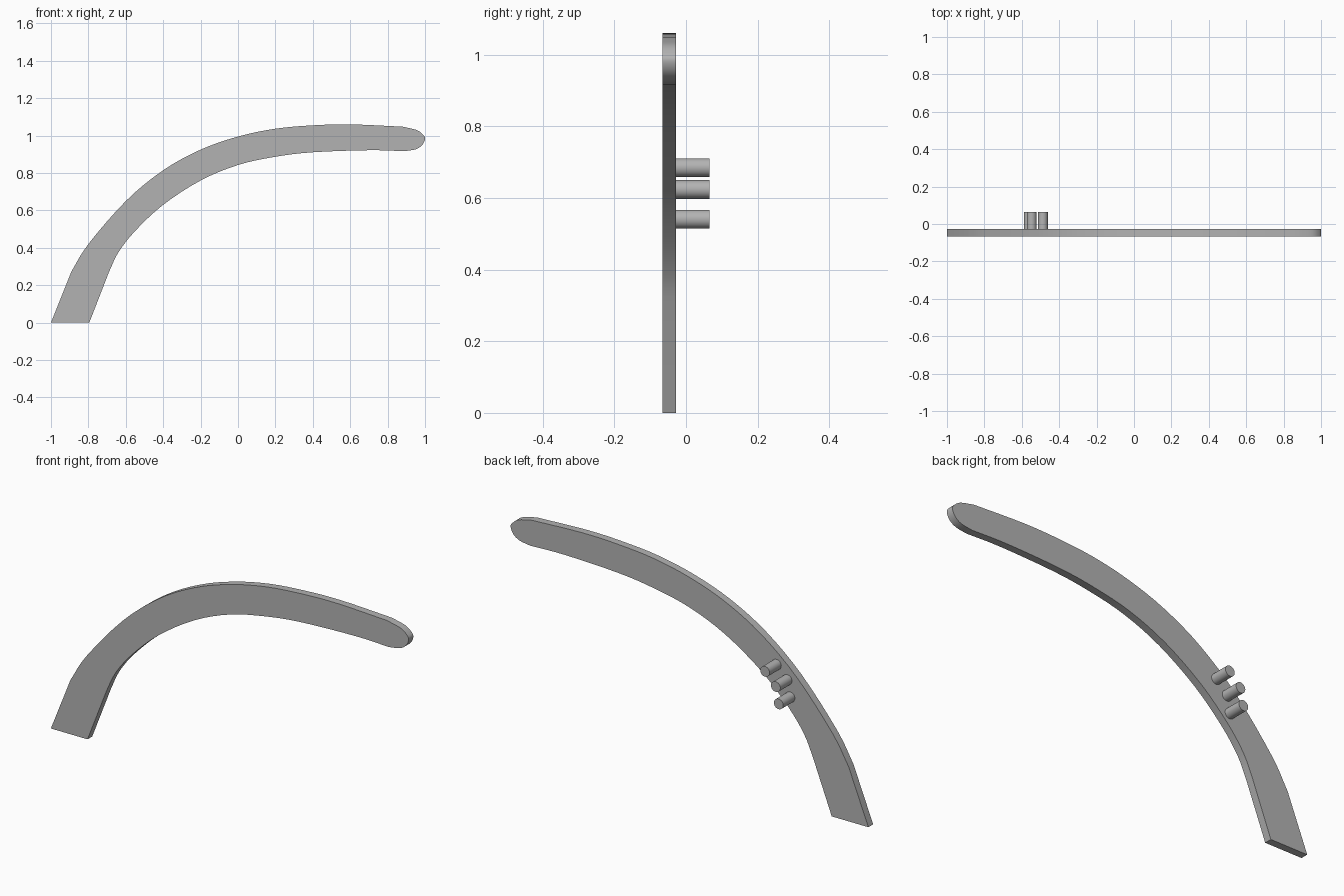
import bpy
import bmesh
import math
from mathutils import Vector
from mathutils.geometry import interpolate_bezier

cube = bpy.data.objects.get("Cube")
if cube:
    bpy.data.objects.remove(cube, do_unlink=True)

grey = bpy.data.materials.new("plain grey")
grey.use_nodes = True
colour = (0.45, 0.45, 0.45, 1)
grey.diffuse_color = colour
grey.node_tree.nodes["Principled BSDF"].inputs["Base Color"].default_value = colour

BACK, THICKNESS = -0.028, 0.038


def smooth_path(points, steps=4):
    """Smooth curve through (x, z) points, as a list of vectors."""
    pts = [Vector((x, 0, z)) for x, z in points]
    ends = [pts[0] * 2 - pts[1]] + pts + [pts[-1] * 2 - pts[-2]]
    path = [pts[0]]
    for a, b, c, d in zip(ends, ends[1:], ends[2:], ends[3:]):
        path += interpolate_bezier(b, b + (c - a) / 6, c - (d - b) / 6, c, steps + 1)[1:]
    return path


def finish(name, bm):
    bmesh.ops.recalc_face_normals(bm, faces=bm.faces)
    mesh = bpy.data.meshes.new(name)
    bm.to_mesh(mesh)
    bm.free()
    mesh.materials.append(grey)
    obj = bpy.data.objects.new(name, mesh)
    bpy.context.collection.objects.link(obj)
    bpy.ops.object.select_all(action="DESELECT")
    obj.select_set(True)
    bpy.context.view_layer.objects.active = obj
    bpy.ops.object.shade_smooth_by_angle(angle=math.radians(30))
    return obj


# Curved arm: straight foot, arched outer edge, rounded tip, arched inner edge
outer = smooth_path([(-0.89, 0.275), (-0.8, 0.42), (-0.6, 0.65), (-0.4, 0.815),
                     (-0.2, 0.925), (0, 0.995), (0.2, 1.037), (0.4, 1.055),
                     (0.6, 1.06), (0.88, 1.048)])
tip = smooth_path([(0.88, 1.048), (0.955, 1.03), (0.99, 1.005), (1, 0.983),
                   (0.985, 0.95), (0.95, 0.927), (0.89, 0.917)])
inner = smooth_path([(0.89, 0.917), (0.7, 0.922), (0.4, 0.911), (0.2, 0.887),
                     (0, 0.843), (-0.2, 0.76), (-0.4, 0.63), (-0.55, 0.49),
                     (-0.64, 0.375), (-0.69, 0.27)])
foot = [Vector((-0.795, 0, 0)), Vector((-1, 0, 0))]

bm = bmesh.new()
outline = outer + tip[1:] + inner[1:] + foot
face = bm.faces.new([bm.verts.new(p + Vector((0, BACK, 0))) for p in outline])
extruded = bmesh.ops.extrude_face_region(bm, geom=[face])["geom"]
bmesh.ops.translate(bm, vec=(0, -THICKNESS, 0),
                    verts=[g for g in extruded if isinstance(g, bmesh.types.BMVert)])
finish("curved_arm", bm)

# Mounting pins on the back
PIN_LENGTH = 0.094
for name, x, z in (("upper", -0.487, 0.685), ("middle", -0.547, 0.624),
                   ("lower", -0.563, 0.541)):
    bm = bmesh.new()
    bmesh.ops.create_cone(bm, cap_ends=True, segments=32, radius1=0.026,
                          radius2=0.026, depth=PIN_LENGTH)
    pin = finish(name + "_pin", bm)
    pin.rotation_euler.x = math.pi / 2
    pin.location = (x, BACK + PIN_LENGTH / 2 - 0.001, z)
